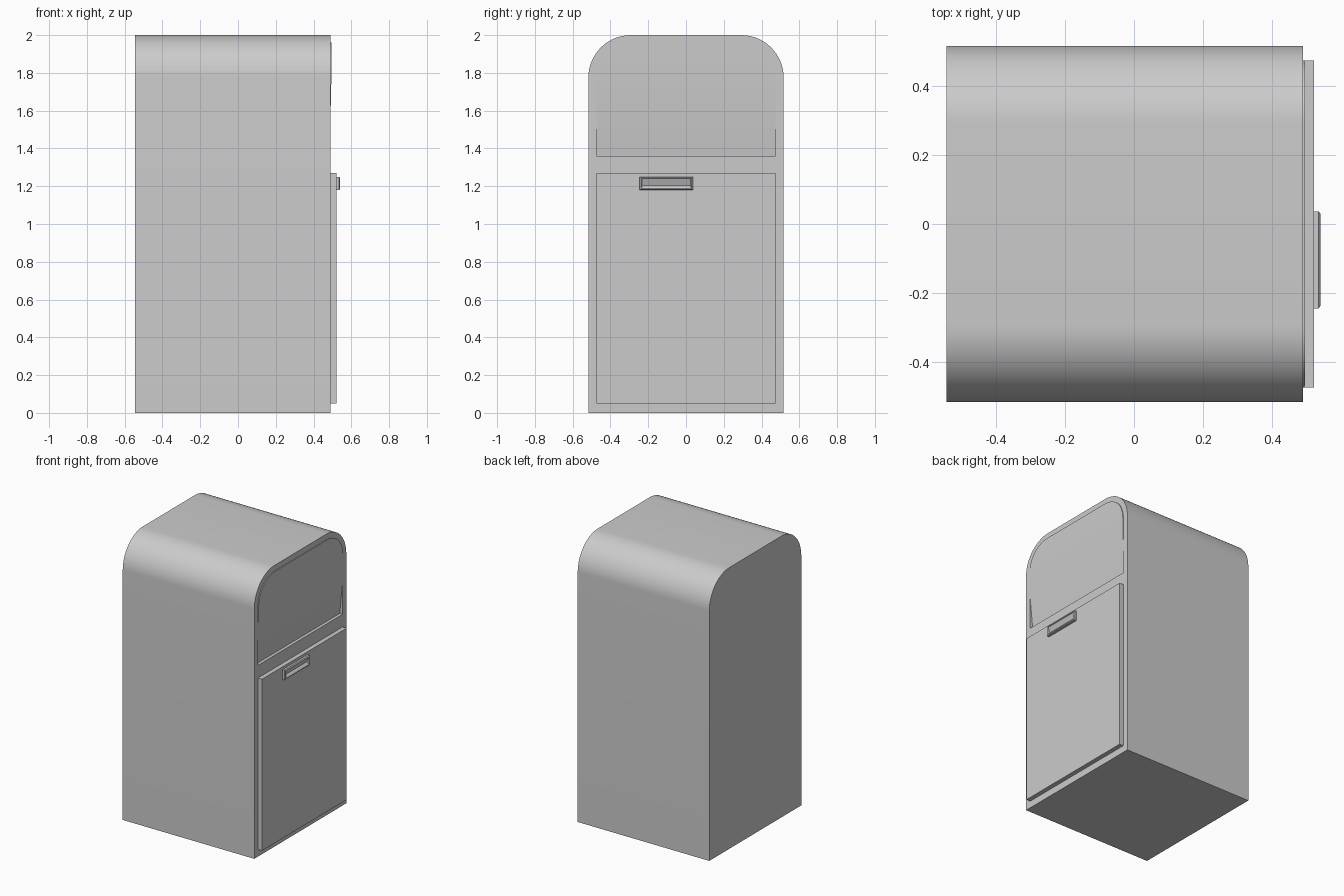
import bpy, bmesh, math

if "Cube" in bpy.data.objects:
    bpy.data.objects.remove(bpy.data.objects["Cube"])

BACK, FRONT = -0.545, 0.49


def finish(name, bm, outward_x=False):
    bmesh.ops.remove_doubles(bm, verts=bm.verts, dist=1e-5)
    bmesh.ops.recalc_face_normals(bm, faces=bm.faces)
    if outward_x:
        biggest = max(bm.faces, key=lambda f: f.calc_area())
        if biggest.normal.x < 0:
            bmesh.ops.reverse_faces(bm, faces=bm.faces)
    me = bpy.data.meshes.new(name)
    bm.to_mesh(me)
    bm.free()
    ob = bpy.data.objects.new(name, me)
    bpy.context.collection.objects.link(ob)
    bpy.ops.object.select_all(action='DESELECT')
    ob.select_set(True)
    bpy.context.view_layer.objects.active = ob
    bpy.ops.object.shade_smooth_by_angle(angle=math.radians(30))
    return ob


def half_outline(levels, half, top, r, n=16):
    """Right half of a round-topped panel, bottom to top, as (y, z)."""
    pts = [(half, z) for z in levels]
    for i in range(n + 1):
        a = math.pi / 2 * i / n
        pts.append((half - r + r * math.cos(a), top - r + r * math.sin(a)))
    return pts


def mirrored(half):
    return half + [(-y, z) for y, z in reversed(half)]


def bridge(bm, a, b):
    for i in range(len(a)):
        j = (i + 1) % len(a)
        bm.faces.new((a[i], a[j], b[j], b[i]))


def loft(name, rings):
    """Closed solid through a series of point rings."""
    bm = bmesh.new()
    loops = [[bm.verts.new(p) for p in ring] for ring in rings]
    for a, b in zip(loops, loops[1:]):
        bridge(bm, a, b)
    bm.faces.new(loops[0])
    bm.faces.new(loops[-1])
    return finish(name, bm)


def rect(x_low, x_high, y0, y1, z0, z1):
    return [(x_low, y0, z0), (x_low, y1, z0), (x_high, y1, z1), (x_high, y0, z1)]


# Cabinet: round-topped shell, front face left open behind the upper door
shell = mirrored(half_outline([0.0], 0.517, 2.0, 0.225))
upper_half = half_outline([1.36, 1.585], 0.475, 1.96, 0.18)
upper = mirrored(upper_half)
bm = bmesh.new()
back = [bm.verts.new((BACK, y, z)) for y, z in shell]
front = [bm.verts.new((FRONT, y, z)) for y, z in shell]
hole = [bm.verts.new((FRONT, y, z)) for y, z in upper]
bridge(bm, back, front)
bm.faces.new(back)
edges = []
for i in range(len(front)):
    edges.append(bm.edges.get((front[i], front[(i + 1) % len(front)])))
for i in range(len(hole)):
    edges.append(bm.edges.new((hole[i], hole[(i + 1) % len(hole)])))
bmesh.ops.triangle_fill(bm, use_beauty=True, edges=edges)
finish("cabinet", bm)


# Upper door: sunk at the bottom, slightly proud at the top
def door_x(z):
    if z < 1.585:
        return FRONT - 0.022 * (1.585 - z) / 0.225
    return FRONT + 0.006 * min(1, (z - 1.585) / 0.25)


bm = bmesh.new()
rim = [bm.verts.new((FRONT, y, z)) for y, z in upper]
face = [bm.verts.new((door_x(z), y, z)) for y, z in upper]
bridge(bm, rim, face)
n = len(face)
for i in range(len(upper_half) - 1):
    bm.faces.new((face[i], face[i + 1], face[n - 2 - i], face[n - 1 - i]))
finish("upper_door", bm, outward_x=True)

# Lower door slab
loft("lower_door", [rect(x, x, -0.475, 0.475, 0.05, 1.27) for x in (FRONT, 0.522)])

# Handle: chamfered frame around a finger pocket
loft("handle", [
    rect(0.522, 0.522, -0.245, 0.037, 1.18, 1.25),
    rect(0.536, 0.536, -0.245, 0.037, 1.18, 1.25),
    rect(0.541, 0.541, -0.238, 0.030, 1.185, 1.243),
    rect(0.541, 0.541, -0.235, 0.027, 1.188, 1.240),
    rect(0.525, 0.538, -0.232, 0.024, 1.205, 1.238),
])
